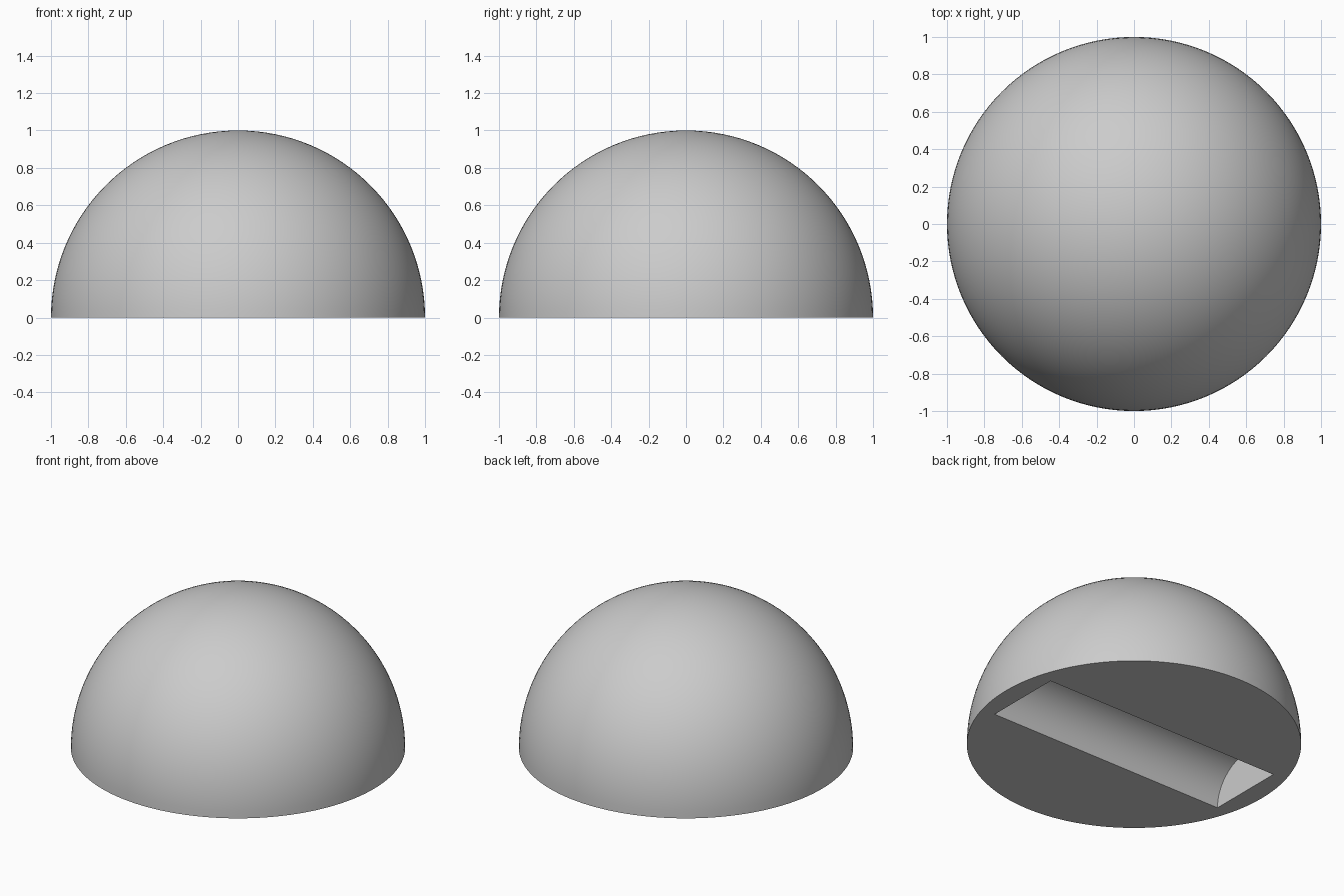
import bpy
import bmesh
import math
from mathutils import Matrix

RADIUS = 1.0
SLOT_RADIUS = 0.26
SLOT_LENGTH = 1.74

default = bpy.data.objects.get("Cube")
if default:
    bpy.data.objects.remove(default, do_unlink=True)


def make_material(name, color):
    mat = bpy.data.materials.new(name)
    mat.use_nodes = True
    mat.diffuse_color = color
    mat.node_tree.nodes["Principled BSDF"].inputs["Base Color"].default_value = color
    return mat


def make_object(name, bm, mat):
    mesh = bpy.data.meshes.new(name)
    bm.to_mesh(mesh)
    bm.free()
    mesh.materials.append(mat)
    obj = bpy.data.objects.new(name, mesh)
    bpy.context.collection.objects.link(obj)
    return obj


grey = make_material("light_grey", (0.6, 0.6, 0.6, 1.0))

# Solid dome: upper half of a sphere, closed by a flat base
bm = bmesh.new()
bmesh.ops.create_uvsphere(bm, u_segments=128, v_segments=64, radius=RADIUS)
lower = [v for v in bm.verts if v.co.z < -0.001]
bmesh.ops.delete(bm, geom=lower, context="VERTS")
rim = [e for e in bm.edges if e.is_boundary]
bmesh.ops.holes_fill(bm, edges=rim, sides=0)
bmesh.ops.recalc_face_normals(bm, faces=bm.faces)
dome = make_object("dome", bm, grey)

# Cutter for the half-round slot running side to side in the base
bm = bmesh.new()
bmesh.ops.create_cone(bm, cap_ends=True, segments=64, radius1=SLOT_RADIUS,
                      radius2=SLOT_RADIUS, depth=SLOT_LENGTH,
                      matrix=Matrix.Rotation(math.pi / 2, 4, "Y"))
cutter = make_object("slot_cutter", bm, grey)
cutter.hide_render = True

# Cut the slot, then discard the cutter
cut = dome.modifiers.new("slot", "BOOLEAN")
cut.operation = "DIFFERENCE"
cut.solver = "EXACT"
cut.object = cutter
bpy.ops.object.select_all(action="DESELECT")
dome.select_set(True)
bpy.context.view_layer.objects.active = dome
bpy.ops.object.modifier_apply(modifier=cut.name)
bpy.data.objects.remove(cutter, do_unlink=True)

# Smooth curved surfaces, crisp rim and slot edges
bpy.ops.object.shade_smooth_by_angle(angle=math.radians(30))
